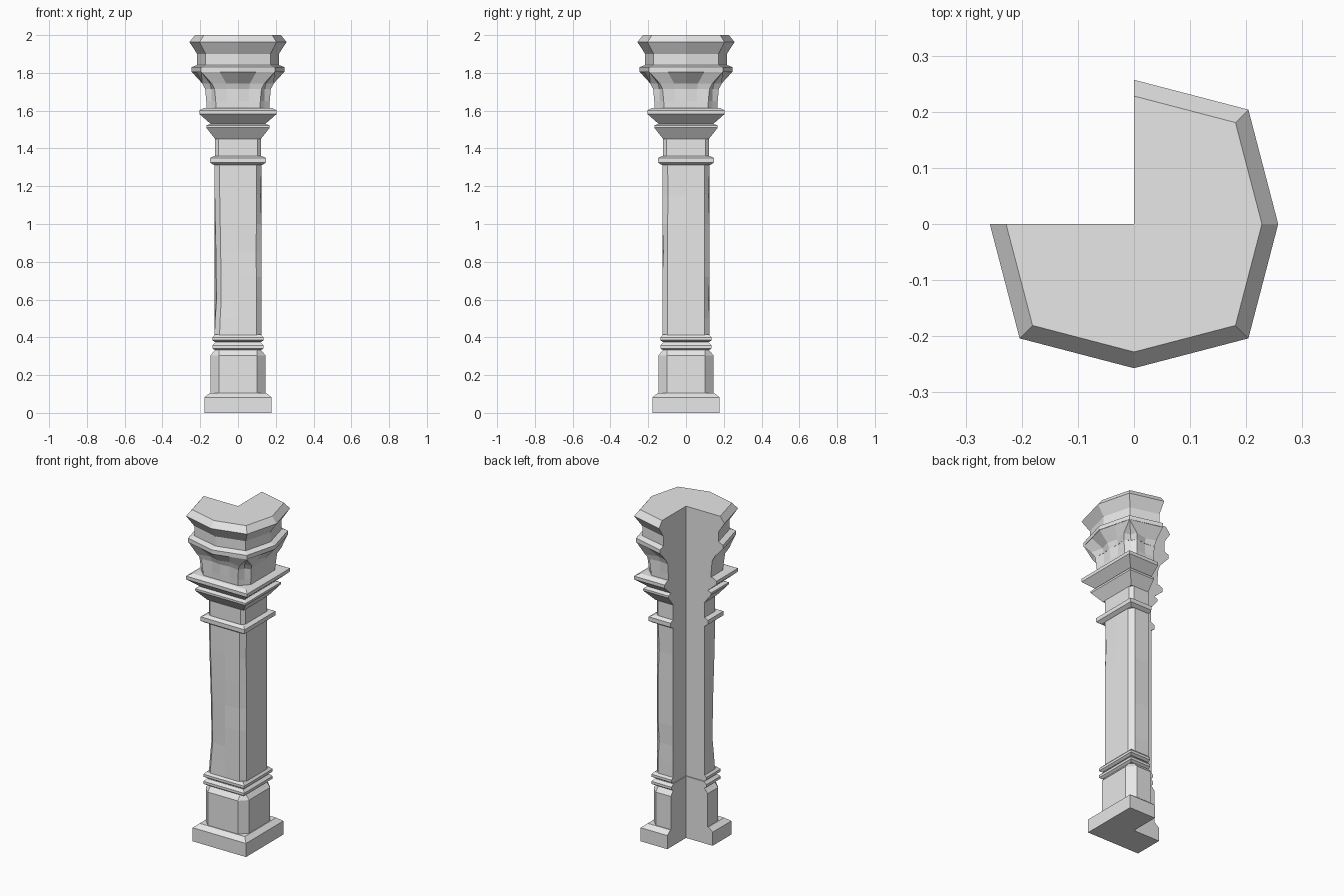
import bpy, bmesh, random

random.seed(4)
if "Cube" in bpy.data.objects:
    bpy.data.objects.remove(bpy.data.objects["Cube"])

stone = bpy.data.materials.new("grey stone")
stone.use_nodes = True
stone.diffuse_color = (0.8, 0.8, 0.8, 1)
stone.node_tree.nodes["Principled BSDF"].inputs["Base Color"].default_value = (0.8, 0.8, 0.8, 1)


def section(axis, side, cut, fold=None):
    """Three-quarter outline: axis points, chamfered corners, notch at the back right."""
    quadrant = [(0, axis), (cut, side), (side, cut)]
    pts = []
    for turn in range(3):
        for x, y in quadrant:
            for _ in range(turn):
                x, y = y, -x
            pts.append((x, y))
    pts.append((-axis, 0))
    if fold is not None:  # extra points between the corners, pulled inwards
        out = []
        for (x, y), (u, v) in zip(pts, pts[1:]):
            s = (1 - fold) / 2
            out += [(x, y), ((x + u) * s, (y + v) * s)]
        pts = out + [pts[-1]]
    return pts + [(0, 0)]


def square(z, w, chamfer=0, fold=None):
    return z, section(w, w, w - chamfer, fold)


def octagon(z, w, fold=None):
    return z, section(w, w * 0.793, w * 0.793, fold)


def loft(name, rings):
    bm = bmesh.new()
    loops = [[bm.verts.new((x, y, z)) for x, y in pts] for z, pts in rings]
    n = len(loops[0])
    for low, high in zip(loops, loops[1:]):
        for i in range(n):
            j = (i + 1) % n
            bm.faces.new((low[i], low[j], high[j], high[i]))
    bm.faces.new(loops[0])
    bm.faces.new(loops[-1])
    bmesh.ops.remove_doubles(bm, verts=bm.verts, dist=0.0002)
    bmesh.ops.recalc_face_normals(bm, faces=bm.faces)
    mesh = bpy.data.meshes.new(name)
    bm.to_mesh(mesh)
    bm.free()
    mesh.materials.append(stone)
    obj = bpy.data.objects.new(name, mesh)
    bpy.context.collection.objects.link(obj)
    return obj


# Foot of the column
loft("plinth", [square(0, .178), square(.082, .178), square(.105, .15)])
loft("base_block", [square(.105, .145, .045), square(.305, .145, .045), square(.335, .12, .02)])
for name, z in (("lower_base_moulding", .332), ("upper_base_moulding", .375)):
    loft(name, [square(z, .122), square(z + .01, .136), square(z + .025, .136),
                square(z + .04, .122)])

# Shaft: the front right corner is worn, the other corners are lightly chipped
rings = []
for z, wear in ((.41, 0), (.5, .03), (.6, .07), (.72, .06), (.85, .05), (1, .03), (1.15, .01), (1.32, 0)):
    pts = section(.125, .125, .098)
    for i in (7, 8):
        pts[i] = tuple(c * (1 - wear * 1.3) for c in pts[i])
    if wear:
        for i in (1, 4, 5):
            s = 1 - random.choice((0, 0, .04))
            pts[i] = tuple(c * s for c in pts[i])
    rings.append((z, pts))
loft("shaft", rings)

# Collar, neck and square cornice
loft("collar", [square(1.312, .128), square(1.325, .147), square(1.35, .147), square(1.36, .128)])
loft("neck", [square(1.355, .122, .02), square(1.45, .122, .02)])
loft("lower_cornice", [square(1.45, .121), square(1.51, .168), square(1.522, .168),
                       square(1.53, .145)])
loft("upper_cornice", [square(1.53, .145), square(1.582, .204), square(1.602, .204),
                       square(1.615, .18)])

# Leafy bell opening into the octagonal capital
loft("leaf_bell", [square(1.605, .165, .05, 0), square(1.65, .168, .05, .02),
                   square(1.715, .174, .05, .06)])
loft("leaf_flare", [square(1.715, .174, .05, .05), square(1.745, .19, .05, .1),
                    octagon(1.805, .245, 0)])
loft("capital_band", [octagon(1.805, .247), octagon(1.83, .247), octagon(1.842, .217)])
loft("capital_top", [octagon(1.84, .216), octagon(1.9, .216), octagon(1.963, .257),
                     octagon(2, .228)])
